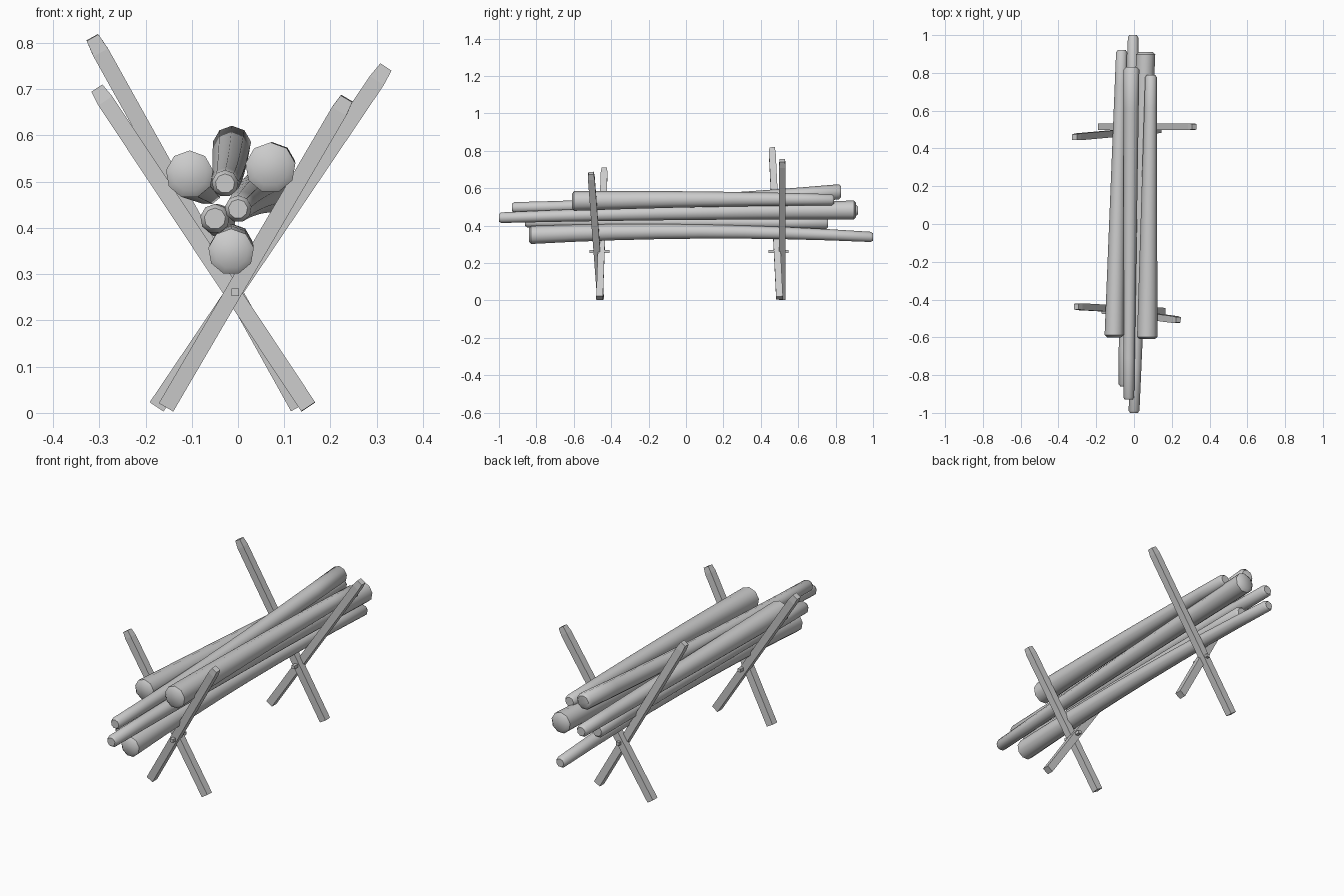
import bpy
import bmesh
import math
from mathutils import Vector

cube = bpy.data.objects.get("Cube")
if cube:
    bpy.data.objects.remove(cube, do_unlink=True)

wood = bpy.data.materials.new("grey wood")
wood.use_nodes = True
grey = (0.6, 0.6, 0.6, 1)
wood.diffuse_color = grey
wood.node_tree.nodes["Principled BSDF"].inputs["Base Color"].default_value = grey


def loft(name, rings, smooth):
    """Skin a list of equal-sized point rings and close both ends."""
    bm = bmesh.new()
    loops = [[bm.verts.new(p) for p in ring] for ring in rings]
    n = len(loops[0])
    for a, b in zip(loops, loops[1:]):
        for i in range(n):
            j = (i + 1) % n
            bm.faces.new((a[i], a[j], b[j], b[i]))
    bm.faces.new(loops[0][::-1])
    bm.faces.new(loops[-1])
    bmesh.ops.recalc_face_normals(bm, faces=bm.faces)
    mesh = bpy.data.meshes.new(name)
    bm.to_mesh(mesh)
    bm.free()
    mesh.materials.append(wood)
    obj = bpy.data.objects.new(name, mesh)
    bpy.context.collection.objects.link(obj)
    if smooth:
        bpy.ops.object.select_all(action='DESELECT')
        obj.select_set(True)
        bpy.context.view_layer.objects.active = obj
        bpy.ops.object.shade_smooth_by_angle(angle=math.radians(46))
    return obj


def log(name, front, back, r0, r1, bow=0.0, sides=9, steps=8):
    """Tapered, slightly bowed log with worn ends."""
    a, b = Vector(front), Vector(back)
    tip = 0.012 / (b - a).length
    stations = [(0, 0.72), (tip, 1)]
    stations += [(i / steps, 1) for i in range(1, steps)]
    stations += [(1 - tip, 1), (1, 0.72)]
    rings = []
    for t, scale in stations:
        c = a.lerp(b, t) + Vector((0, 0, bow * 4 * t * (1 - t)))
        r = (r0 + (r1 - r0) * t) * scale
        angles = [math.tau * (i + 0.25) / sides for i in range(sides)]
        rings.append([c + Vector((r * math.cos(g), 0, r * math.sin(g))) for g in angles])
    return loft(name, rings, True)


def beam(name, foot, top, width=0.036, depth=0.036, worn=0.8):
    """Square beam between two points, thinned a little at its upper tip."""
    a, b = Vector(foot), Vector(top)
    axis = (b - a).normalized()
    ref = Vector((0, 1, 0)) if abs(axis.y) < 0.9 else Vector((0, 0, 1))
    side = axis.cross(ref).normalized()
    deep = side.cross(axis)
    rings = []
    for t, s in ((0, 1), (0.96, 1), (1, worn)):
        c = a.lerp(b, t)
        rings.append([c + side * width / 2 * s * u + deep * depth / 2 * s * v
                      for u, v in ((-1, -1), (1, -1), (1, 1), (-1, 1))])
    return loft(name, rings, False)


# Stacked logs
log("bottom_log", (-0.015, -0.84, 0.348), (-0.005, 1.0, 0.338), 0.05, 0.028, 0.024)
log("lower_right_log", (-0.05, -0.86, 0.42), (-0.04, 0.76, 0.415), 0.032, 0.036)
log("middle_log", (0, -1.0, 0.441), (0.062, 0.91, 0.482), 0.029, 0.052, 0.006)
log("upper_middle_log", (-0.028, -0.93, 0.496), (-0.013, 0.83, 0.58), 0.029, 0.042, -0.014)
log("upper_right_log", (-0.105, -0.6, 0.516), (-0.065, 0.92, 0.48), 0.052, 0.03)
log("upper_left_log", (0.07, -0.61, 0.53), (0.09, 0.79, 0.537), 0.055, 0.031, 0.006)

# Crossed stakes and their pegs
beam("front_stake_to_left", (-0.155, -0.457, 0.013), (0.235, -0.508, 0.68))
beam("front_stake_to_right", (0.152, -0.462, 0.013), (-0.305, -0.437, 0.702))
beam("back_stake_to_left", (-0.176, 0.515, 0.013), (0.32, 0.515, 0.748))
beam("back_stake_to_right", (0.13, 0.5, 0.013), (-0.315, 0.46, 0.812))
for name, y in (("front_peg", -0.463), ("back_peg", 0.495)):
    beam(name, (-0.006, y - 0.053, 0.261), (-0.006, y + 0.053, 0.261), 0.016, 0.016, 1)
